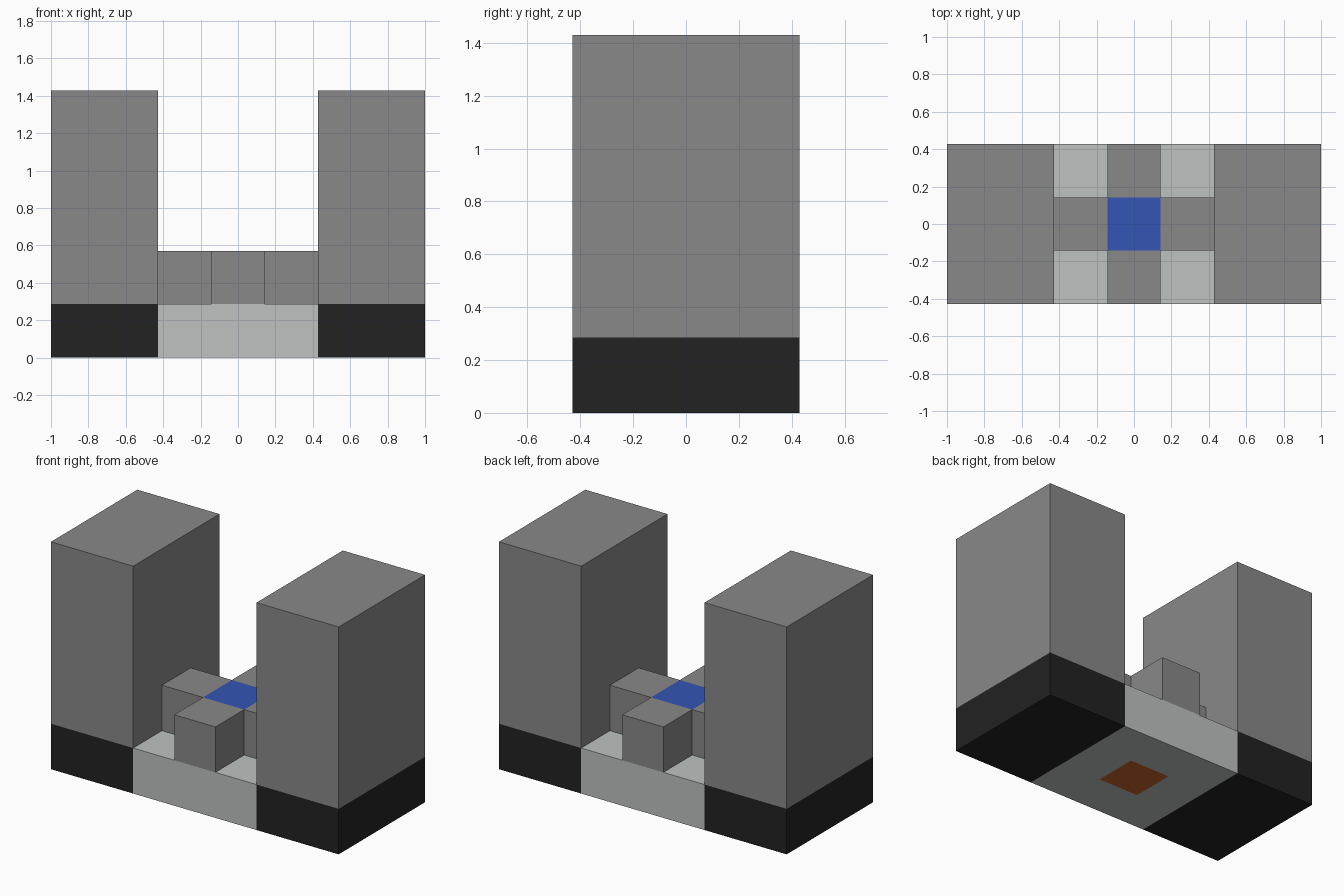
import bpy
import bmesh

cube = bpy.data.objects.get("Cube")
if cube:
    bpy.data.objects.remove(cube, do_unlink=True)

CELL = 2 / 7  # the model sits on a grid seven cells long


def material(name, rgb):
    mat = bpy.data.materials.new(name)
    mat.use_nodes = True
    mat.diffuse_color = (*rgb, 1)
    mat.node_tree.nodes["Principled BSDF"].inputs["Base Color"].default_value = (*rgb, 1)
    return mat


grey = material("mid_grey", (0.25, 0.25, 0.25))
pale = material("pale_grey", (0.51, 0.54, 0.53))
black = material("black", (0.016, 0.016, 0.016))
blue = material("blue", (0.033, 0.09, 0.45))
orange = material("burnt_orange", (0.56, 0.13, 0.025))


def add_object(name, bm, mats):
    mesh = bpy.data.meshes.new(name)
    bm.to_mesh(mesh)
    bm.free()
    for mat in mats:
        mesh.materials.append(mat)
    obj = bpy.data.objects.new(name, mesh)
    bpy.context.collection.objects.link(obj)
    return obj


def block(name, centre, size, mat):
    """Box placed by its base centre; all measures in cells."""
    bm = bmesh.new()
    bmesh.ops.create_cube(bm, size=1)
    for v in bm.verts:
        v.co.z += 0.5
        for i in range(3):
            v.co[i] = (v.co[i] * size[i] + centre[i]) * CELL
    return add_object(name, bm, [mat])


# Tall towers on black footings
for side, s in (("left", 1), ("right", -1)):
    block(side + "_footing", (2.5 * s, 0, 0), (2, 3, 1), black)
    block(side + "_tower", (2.5 * s, 0, 1), (2, 3, 4), grey)

# Pale plinth between the footings, with an orange square under its centre
bm = bmesh.new()
bmesh.ops.create_grid(bm, x_segments=3, y_segments=3, size=1.5 * CELL)
top = bmesh.ops.extrude_face_region(bm, geom=bm.faces[:])["geom"]
bmesh.ops.translate(bm, vec=(0, 0, CELL),
                    verts=[g for g in top if isinstance(g, bmesh.types.BMVert)])
bmesh.ops.recalc_face_normals(bm, faces=bm.faces[:])
for f in bm.faces:
    c = f.calc_center_median()
    f.material_index = int(c.z < 0.01 and c.xy.length < 0.01)
add_object("plinth", bm, [pale, orange])

# Cross of four grey blocks around a blue centre
for name, x, y in (("left", 1, 0), ("right", -1, 0), ("front", 0, -1), ("back", 0, 1)):
    block(name + "_cross_arm", (x, y, 1), (1, 1, 1), grey)
block("cross_centre", (0, 0, 1), (1, 1, 1), blue)
